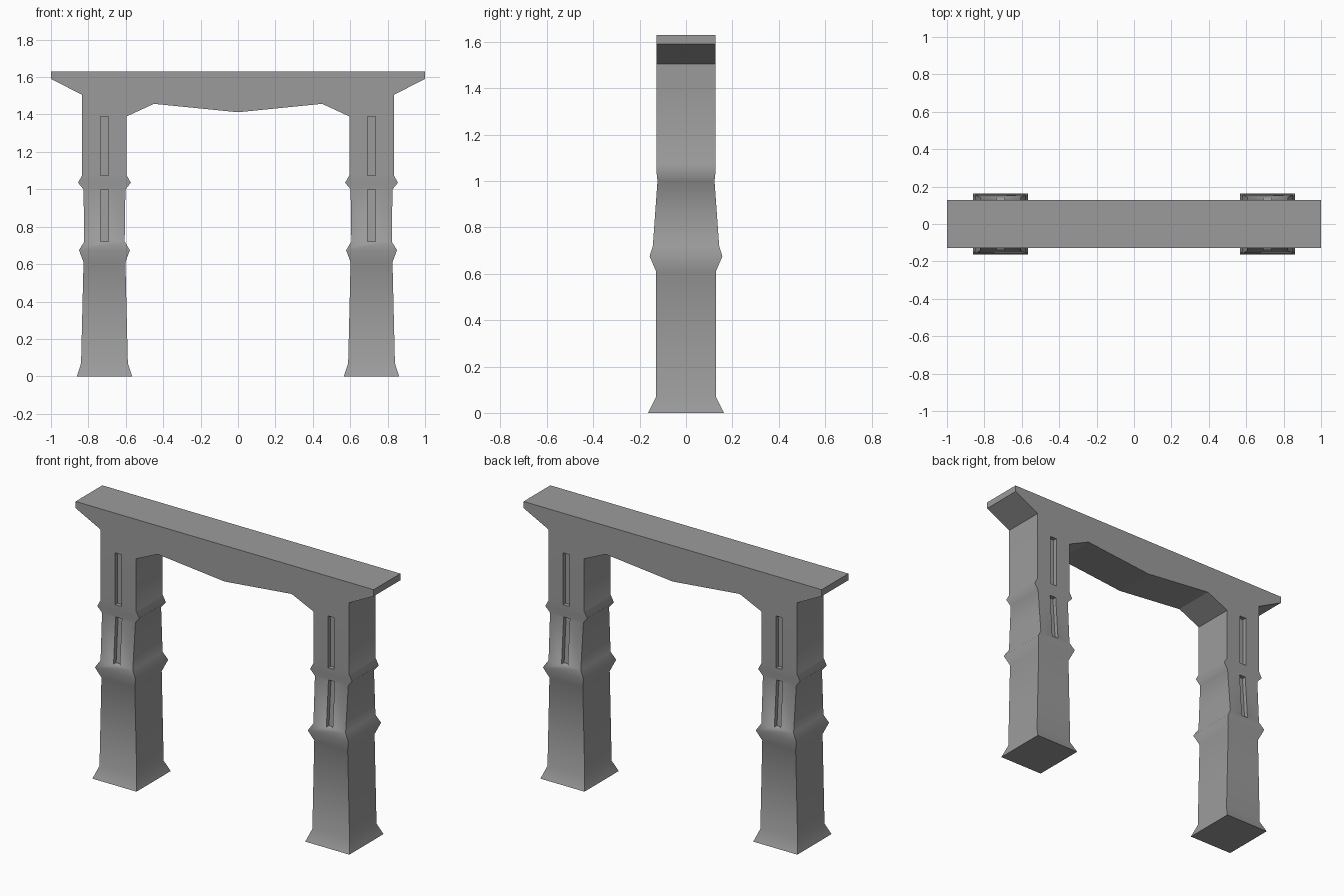
import bpy
import math

if "Cube" in bpy.data.objects:
    bpy.data.objects.remove(bpy.data.objects["Cube"], do_unlink=True)

# Single stone colour
stone = bpy.data.materials.new("grey_stone")
stone.use_nodes = True
grey = (0.33, 0.33, 0.33, 1)
stone.diffuse_color = grey
stone.node_tree.nodes["Principled BSDF"].inputs["Base Color"].default_value = grey


def loft(name, rings):
    """Closed solid through rings that share a point count."""
    n = len(rings[0])
    verts = [p for ring in rings for p in ring]
    faces = [list(range(n))[::-1], list(range(len(verts) - n, len(verts)))]
    for r in range(len(rings) - 1):
        for i in range(n):
            j = (i + 1) % n
            faces.append([r * n + i, r * n + j, (r + 1) * n + j, (r + 1) * n + i])
    mesh = bpy.data.meshes.new(name)
    mesh.from_pydata(verts, [], faces)
    mesh.materials.append(stone)
    obj = bpy.data.objects.new(name, mesh)
    bpy.context.collection.objects.link(obj)
    return obj


def rect(x, half_x, y0, y1, z):
    return [(x - half_x, y0, z), (x + half_x, y0, z),
            (x + half_x, y1, z), (x - half_x, y1, z)]


def activate(obj):
    bpy.ops.object.select_all(action="DESELECT")
    obj.select_set(True)
    bpy.context.view_layer.objects.active = obj


# Pillar section: height, half width, half depth
SECTION = [(0, 0.148, 0.164), (0.07, 0.125, 0.129), (0.61, 0.112, 0.129),
           (0.675, 0.136, 0.157), (0.72, 0.108, 0.143), (1.0, 0.112, 0.123),
           (1.035, 0.141, 0.127), (1.075, 0.119, 0.128), (1.39, 0.119, 0.128)]
# Slot: bottom, top, face depth at bottom, face depth at top
SLOTS = [(0.72, 1.0, 0.143, 0.123), (1.075, 1.39, 0.128, 0.128)]
DEPTH = 0.025

for side, label in ((1, "left"), (-1, "right")):
    x = side * 0.714
    pillar = loft(label + "_pillar", [rect(x, hx, -hy, hy, z) for z, hx, hy in SECTION])

    # Recessed slots on the front and back faces
    for z0, z1, ya, yb in SLOTS:
        for facing in (-1, 1):
            rings = []
            for z, y in ((z0, ya), (z1 - 0.001, yb)):
                ends = sorted((facing * (y - DEPTH), facing * (y + DEPTH)))
                rings.append(rect(x, 0.021, *ends, z))
            cutter = loft("slot_cutter", rings)
            cutter.hide_render = True
            cut = pillar.modifiers.new("slot", "BOOLEAN")
            cut.operation, cut.solver, cut.object = "DIFFERENCE", "EXACT", cutter
            activate(pillar)
            bpy.ops.object.modifier_apply(modifier=cut.name)
            bpy.data.objects.remove(cutter, do_unlink=True)
    activate(pillar)
    bpy.ops.object.shade_smooth_by_angle(angle=math.radians(78))

# Lintel with flared ends and an angled underside
half = [(1, 1.63), (1, 1.59), (0.833, 1.505), (0.833, 1.39), (0.595, 1.39), (0.45, 1.457)]
outline = half + [(0, 1.412)] + [(-x, z) for x, z in reversed(half)]
outline.reverse()
loft("lintel", [[(x, y, z) for x, z in outline] for y in (0.128, -0.128)])
